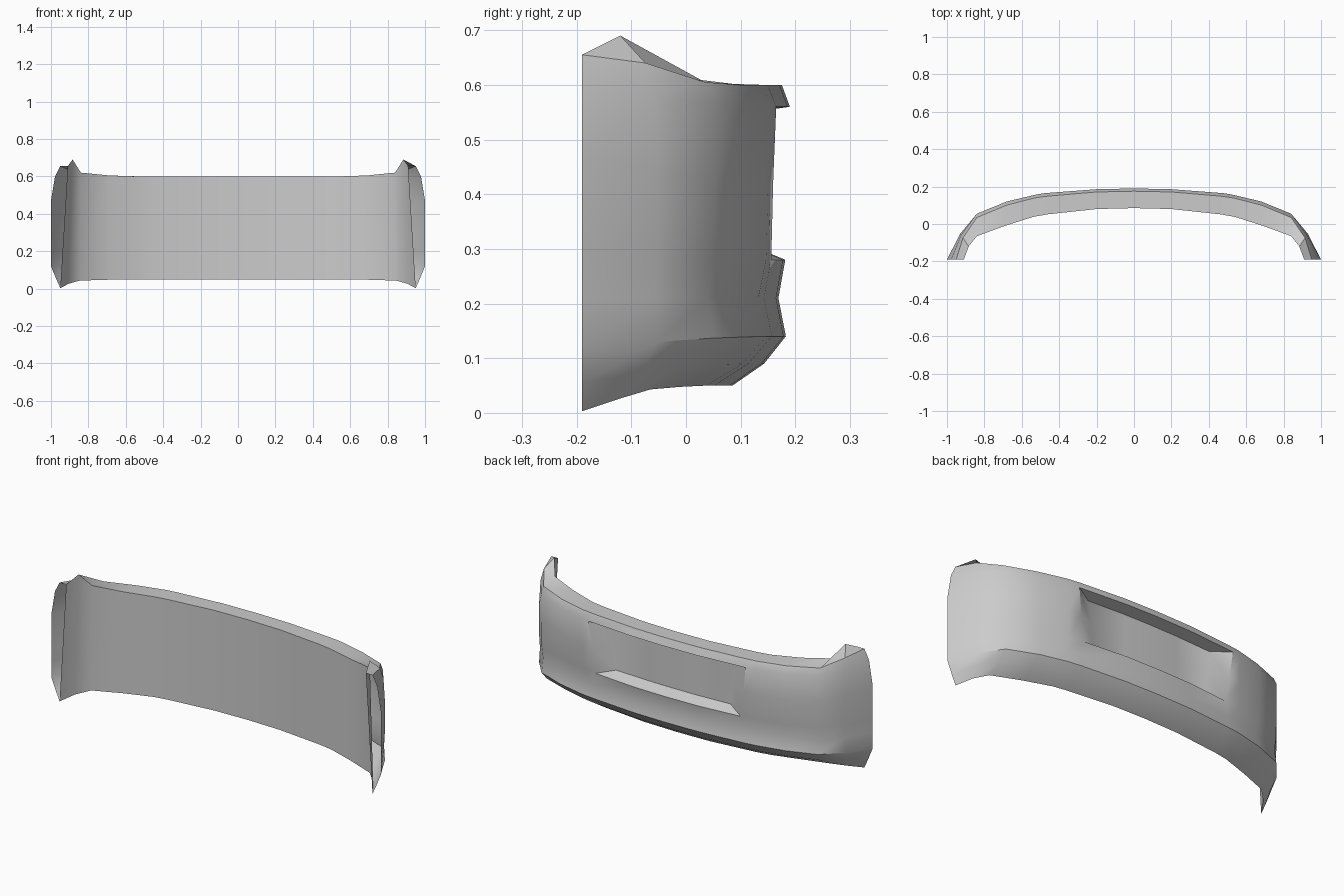
import bpy
import bmesh

cube = bpy.data.objects.get("Cube")
if cube:
    bpy.data.objects.remove(cube)

# Plan stations from the middle to one end:
# outer x, outer y, inner x, inner y, outer top z, inner top z, end blend
HALF = [
    (0.00, 0.190, 0.00, 0.085, 0.60, 0.60, 0.0),
    (0.20, 0.186, 0.20, 0.080, 0.60, 0.60, 0.0),
    (0.46, 0.165, 0.46, 0.052, 0.60, 0.60, 0.0),
    (0.53, 0.156, 0.54, 0.038, 0.60, 0.60, 0.0),
    (0.68, 0.122, 0.69, -0.010, 0.60, 0.605, 0.05),
    (0.84, 0.060, 0.84, -0.065, 0.605, 0.62, 0.15),
    (0.93, -0.050, 0.885, -0.120, 0.64, 0.69, 0.5),
    (1.00, -0.190, 0.91, -0.190, 0.655, 0.655, 1.0),
]
# Cross-section rows below the top: inward blend and height, at middle and end
ROWS = [
    (0.00, 0.56, 0.25, 0.60),
    (0.05, 0.42, 0.00, 0.47),
    (0.08, 0.28, 0.00, 0.28),
    (0.20, 0.21, 0.00, 0.21),
    (0.07, 0.14, 0.00, 0.12),
    (0.45, 0.09, 0.50, 0.055),
    (1.00, 0.05, 1.00, 0.003),
]
OPENING_X = 0.46
OPENING_SHIFT = {2: 0.017, 4: -0.02}


def mix(a, b, f):
    return a + (b - a) * f


def section(station, side):
    """Points of one cross-section, from inner top over the outside to the bottom."""
    ox, oy, ix, iy, top_out, top_in, e = station
    rows = [(1.0, top_in), (mix(0.14, 0.55, e), top_out)]
    rows += [(mix(t0, t1, e), mix(z0, z1, e)) for t0, z0, t1, z1 in ROWS]
    points = []
    for i, (t, z) in enumerate(rows):
        inner_x = ix + 0.04 * e * (0.655 - z) / 0.65
        x = mix(ox, inner_x, t)
        if ox == OPENING_X:
            x += OPENING_SHIFT.get(i, 0)
        points.append((side * x, mix(oy, iy, t), z))
    return points


sections = [section(s, -1) for s in reversed(HALF[1:])] + [section(s, 1) for s in HALF]

# Shell: top shelf, outer wall, tucked lower edge and inner panel, open at both ends
bm = bmesh.new()
grid = [[bm.verts.new(p) for p in sec] for sec in sections]
recess = []
for a, b in zip(grid, grid[1:]):
    n = len(a)
    for r in range(n):
        q = (r + 1) % n
        face = bm.faces.new((a[r], a[q], b[q], b[r]))
        if r in (2, 3) and abs(face.calc_center_median().x) < OPENING_X:
            recess.append(face)
bmesh.ops.recalc_face_normals(bm, faces=bm.faces)

# Plate recess: push the opening inward with tapered walls
result = bmesh.ops.extrude_face_region(bm, geom=recess)
for v in result["geom"]:
    if isinstance(v, bmesh.types.BMVert):
        v.co.x *= 0.79
        v.co.y = 0.122 - 0.1 * v.co.x ** 2
        v.co.z = mix(0.305, 0.55, (v.co.z - 0.28) / 0.28)
bmesh.ops.delete(bm, geom=[f for f in recess if f.is_valid], context="FACES_ONLY")

mesh = bpy.data.meshes.new("rear_bumper")
bm.to_mesh(mesh)
bm.free()
bumper = bpy.data.objects.new("rear_bumper", mesh)
bpy.context.collection.objects.link(bumper)

# Plain grey paint
grey = bpy.data.materials.new("light_grey")
grey.use_nodes = True
colour = (0.6, 0.6, 0.6, 1)
grey.diffuse_color = colour
grey.node_tree.nodes["Principled BSDF"].inputs["Base Color"].default_value = colour
mesh.materials.append(grey)

# Smooth shading with crisp creases
bpy.ops.object.select_all(action="DESELECT")
bumper.select_set(True)
bpy.context.view_layer.objects.active = bumper
bpy.ops.object.shade_smooth_by_angle(angle=0.6)
